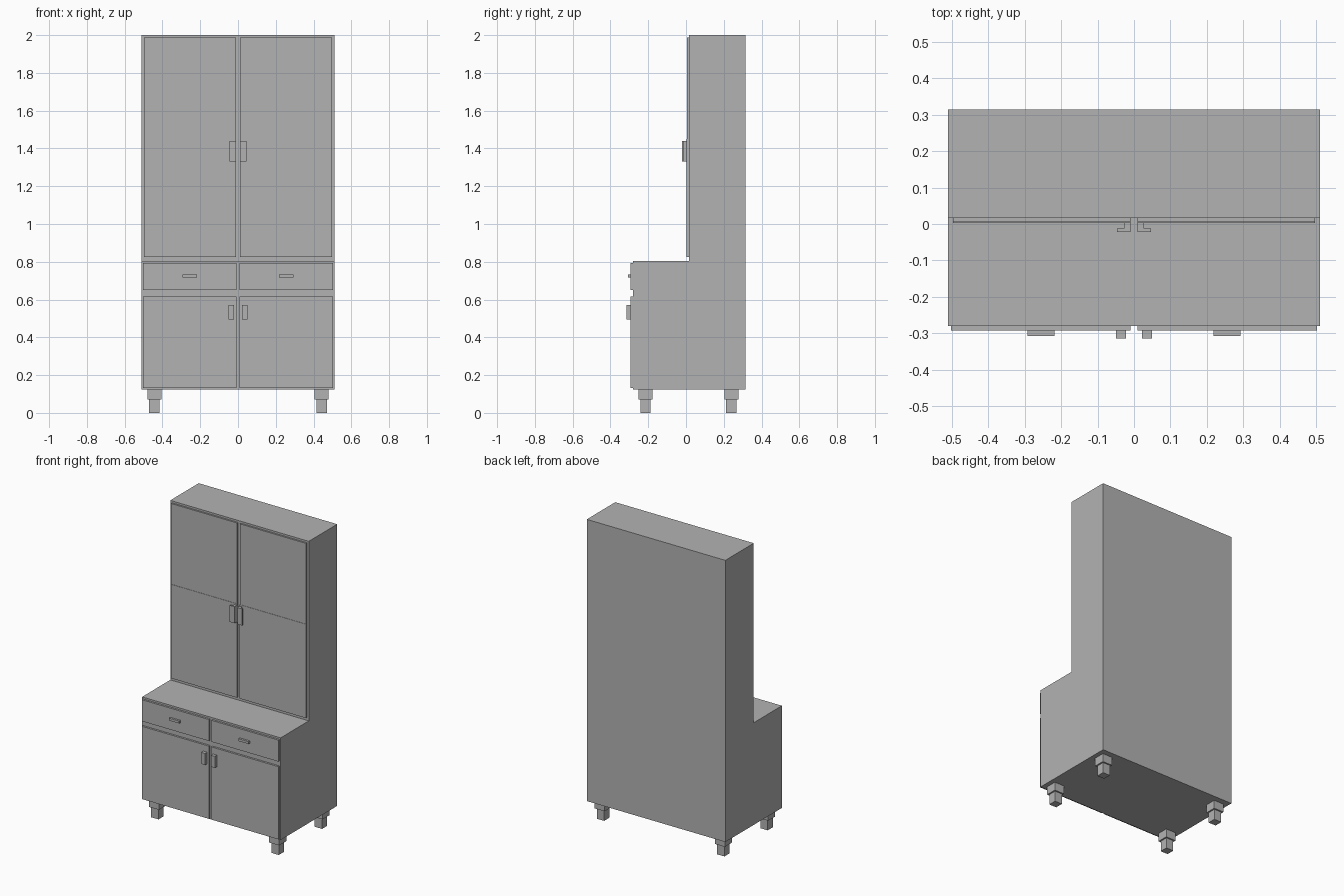
import bpy
import bmesh

cube = bpy.data.objects.get("Cube")
if cube:
    bpy.data.objects.remove(cube)

# Single plain grey finish
grey = bpy.data.materials.new("plain grey")
grey.use_nodes = True
colour = (0.45, 0.45, 0.45, 1)
grey.diffuse_color = colour
grey.node_tree.nodes["Principled BSDF"].inputs["Base Color"].default_value = colour


def finish(name, bm):
    bmesh.ops.recalc_face_normals(bm, faces=bm.faces)
    mesh = bpy.data.meshes.new(name)
    bm.to_mesh(mesh)
    bm.free()
    mesh.materials.append(grey)
    obj = bpy.data.objects.new(name, mesh)
    bpy.context.collection.objects.link(obj)
    return obj


def prism(name, profile, axis, low, high):
    """Extrude a closed 2D profile along x (axis 0) or z (axis 2)."""
    bm = bmesh.new()
    verts = [bm.verts.new((low, a, b) if axis == 0 else (a, b, low))
             for a, b in profile]
    face = bm.faces.new(verts)
    moved = bmesh.ops.extrude_face_region(bm, geom=[face])["geom"]
    step = (high - low, 0, 0) if axis == 0 else (0, 0, high - low)
    bmesh.ops.translate(bm, vec=step,
                        verts=[v for v in moved if isinstance(v, bmesh.types.BMVert)])
    return finish(name, bm)


def box(name, x, y, z):
    outline = [(x[0], y[0]), (x[1], y[0]), (x[1], y[1]), (x[0], y[1])]
    return prism(name, outline, 2, z[0], z[1])


# Stepped cabinet body
front, step, back = -0.28, 0.016, 0.315
prism("cabinet_body",
      [(front, 0.125), (back, 0.125), (back, 2), (step, 2), (step, 0.805), (front, 0.805)],
      0, -0.51, 0.51)

for side, s in (("left", 1), ("right", -1)):
    def span(a, b):
        return sorted((s * a, s * b))

    # Tall upper door in two panels with a fine step between them
    box(f"{side}_upper_door_lower_panel", span(0.01, 0.497), (0.003, step), (0.825, 1.45))
    box(f"{side}_upper_door_upper_panel", span(0.01, 0.497), (0.005, step), (1.45, 1.987))

    # L-shaped upper handle
    hook = [(0.01, 0.005), (0.01, -0.022), (0.046, -0.022),
            (0.046, -0.012), (0.028, -0.012), (0.028, 0.005)]
    prism(f"{side}_upper_handle", [(s * a, b) for a, b in hook], 2, 1.33, 1.44)

    # Drawer and lower door
    box(f"{side}_drawer", span(0.009, 0.503), (-0.293, front), (0.65, 0.793))
    box(f"{side}_drawer_handle", span(0.218, 0.293), (-0.307, -0.293), (0.716, 0.732))
    box(f"{side}_lower_door", span(0.009, 0.503), (-0.293, front), (0.132, 0.616))
    box(f"{side}_lower_handle", span(0.022, 0.05), (-0.315, -0.293), (0.495, 0.572))

    # Stepped feet
    for end, y in (("front", -0.215), ("back", 0.24)):
        for part, half, z in (("block", 0.037, (0.07, 0.125)), ("foot", 0.027, (0, 0.07))):
            box(f"{side}_{end}_leg_{part}", span(0.443 - half, 0.443 + half),
                (y - half, y + half), z)
